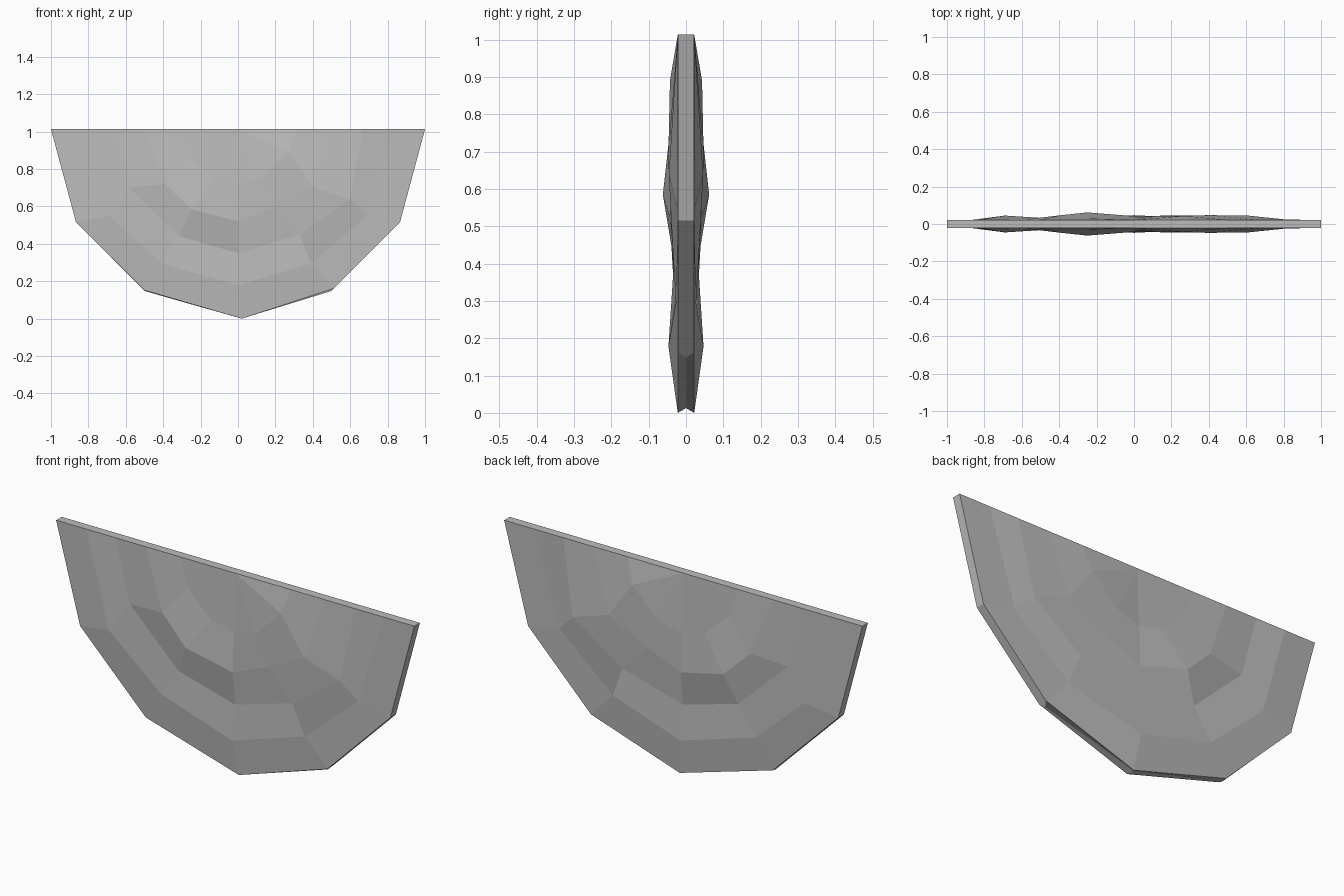
import bpy
import bmesh

cube = bpy.data.objects.get("Cube")
if cube:
    bpy.data.objects.remove(cube, do_unlink=True)

TOP = 1.013     # height of the straight upper edge
HALF = 0.022    # half thickness at the rim

# Chiselled rings from hub to rim: edge reach, then (x, z, half thickness) points
rings = [
    (0.31, [(-.26, .87, .03), (-.13, .75, .034), (0, .72, .034), (.13, .75, .044), (.27, .89, .043)]),
    (0.5, [(-.39, .72, .047), (-.25, .585, .062), (0, .52, .042), (.19, .595, .04), (.4, .705, .047)]),
    (0.67, [(-.586, .7, .024), (-.313, .44, .03), (0, .35, .023), (.33, .45, .036), (.6, .64, .046)]),
    (0.83, [(-.69, .55, .045), (-.41, .295, .027), (0, .178, .047), (.39, .295, .027), (.69, .55, .024)]),
    (1.0, [(-.866, .515, HALF), (-.5, .152, HALF), (.02, 0, HALF), (.515, .163, HALF), (.866, .515, HALF)]),
]
# Ridge line running round the middle of the rim
ridge = [(-.866, .515), (-.5, .148), (0, .013), (.5, .148), (.866, .515)]


def stone_face(bm, side):
    """Build one broad face; side is -1 for front and 1 for back."""
    hub = bm.verts.new((0, side * HALF, TOP))
    rows = []
    for reach, points in rings:
        row = [(-reach, TOP, HALF), *points, (reach, TOP, HALF)]
        rows.append([bm.verts.new((x, side * h, z)) for x, z, h in row])
    for a, b in zip(rows[0], rows[0][1:]):
        bm.faces.new((hub, a, b))
    for inner, outer in zip(rows, rows[1:]):
        for i in range(len(inner) - 1):
            bm.faces.new((inner[i], outer[i], outer[i + 1], inner[i + 1]))
    left = [row[0] for row in reversed(rows)]
    right = [row[-1] for row in rows]
    return rows[-1], left + [hub] + right


bm = bmesh.new()
front_rim, front_top = stone_face(bm, -1)
back_rim, back_top = stone_face(bm, 1)

# Folded rim between the two faces
middle = [bm.verts.new((x, 0, z)) for x, z in [(-1, TOP), *ridge, (1, TOP)]]
for a, b in ((front_rim, middle), (middle, back_rim)):
    for i in range(len(a) - 1):
        bm.faces.new((a[i], a[i + 1], b[i + 1], b[i]))

# Flat top strip
bm.faces.new(front_top + [middle[-1]] + back_top[::-1] + [middle[0]])
bmesh.ops.recalc_face_normals(bm, faces=bm.faces)

mesh = bpy.data.meshes.new("half_disc_slab")
bm.to_mesh(mesh)
bm.free()
slab = bpy.data.objects.new("half_disc_slab", mesh)
bpy.context.collection.objects.link(slab)

# Plain grey stone
stone = bpy.data.materials.new("stone_grey")
stone.use_nodes = True
grey = (0.5, 0.5, 0.5, 1)
stone.diffuse_color = grey
stone.node_tree.nodes["Principled BSDF"].inputs["Base Color"].default_value = grey
mesh.materials.append(stone)
